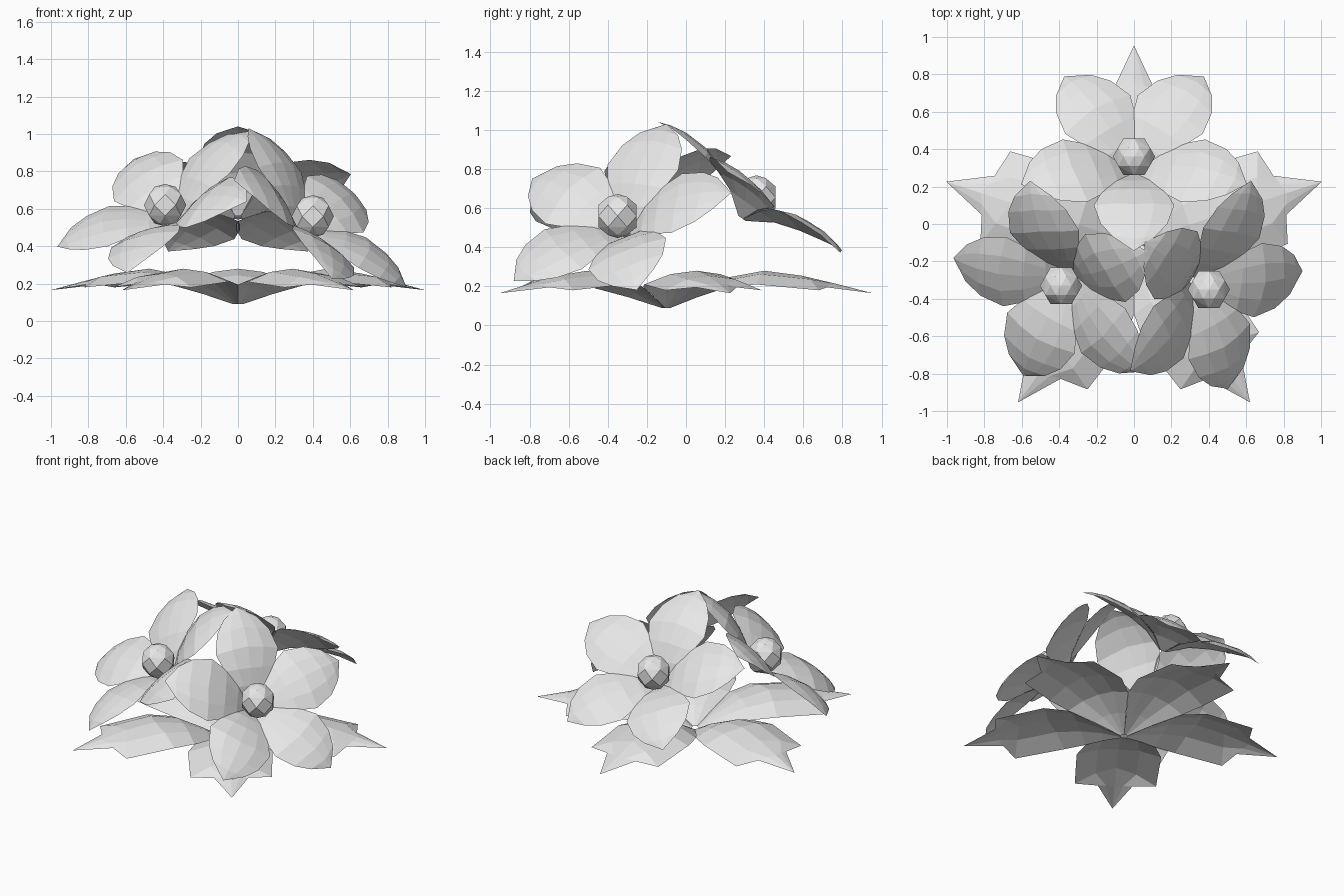
import bpy
import bmesh
from math import cos, sin, tau, pi
from mathutils import Vector, Matrix

cube = bpy.data.objects.get("Cube")
if cube:
    bpy.data.objects.remove(cube, do_unlink=True)

grey = bpy.data.materials.new("light_grey")
grey.use_nodes = True
grey.diffuse_color = (0.8, 0.8, 0.8, 1)
grey.node_tree.nodes["Principled BSDF"].inputs["Base Color"].default_value = (0.8, 0.8, 0.8, 1)


def finish(bm, name):
    mesh = bpy.data.meshes.new(name)
    bm.to_mesh(mesh)
    bm.free()
    mesh.materials.append(grey)
    obj = bpy.data.objects.new(name, mesh)
    bpy.context.collection.objects.link(obj)


def blade(name, rows, tip, frame):
    """Arched blade along local x; rows hold ridge reach, edge reach,
    half width, ridge height and edge drop."""
    bm = bmesh.new()
    grid = []
    for ridge, edge, width, height, drop in rows:
        line = []
        for t in (-1, -0.5, 0, 0.5, 1):
            reach = ridge + (edge - ridge) * abs(t)
            line.append(bm.verts.new((reach, t * width, height - drop * t * t)))
        grid.append(line)
    for a, b in zip(grid, grid[1:]):
        for i in range(4):
            bm.faces.new((a[i], b[i], b[i + 1], a[i + 1]))
    end = bm.verts.new(tip)
    for i in range(4):
        bm.faces.new((grid[-1][i], end, grid[-1][i + 1]))
    bm.transform(frame)
    finish(bm, name)


# Ground leaves: three-pointed blades around one centre
LEAF = [
    (0.02, 0.02, 0.015, 0.09, 0.0),
    (0.16, 0.16, 0.115, 0.175, 0.03),
    (0.31, 0.31, 0.225, 0.245, 0.05),
    (0.50, 0.46, 0.27, 0.28, 0.07),
    (0.69, 0.78, 0.26, 0.255, 0.075),
    (0.86, 0.82, 0.11, 0.215, 0.02),
]
for k in range(5):
    frame = Matrix.Translation((0, -0.1, 0)) @ Matrix.Rotation(pi / 2 + k * tau / 5, 4, "Z")
    blade(f"leaf_{k + 1}", LEAF, (1.055, 0, 0.165), frame)

# Flowers: five cupped petals around a faceted centre
PETAL = [
    (0.02, 0.02, 0.015, -0.13, 0.0),
    (0.12, 0.12, 0.095, -0.05, 0.0),
    (0.22, 0.22, 0.17, 0.01, 0.02),
    (0.35, 0.33, 0.215, 0.055, 0.04),
    (0.48, 0.46, 0.18, 0.06, 0.03),
    (0.57, 0.55, 0.115, 0.045, 0.01),
]


def faceted_ball(name, radius, place):
    """Ball of staggered six-point rings, giving diamond facets."""
    bm = bmesh.new()
    for ring in range(-2, 3):
        lat = ring * pi / 6
        for k in range(6):
            a = (k + ring % 2 / 2) * tau / 6
            bm.verts.new((radius * cos(lat) * cos(a), radius * cos(lat) * sin(a), radius * sin(lat)))
    for z in (-radius, radius):
        bm.verts.new((0, 0, z))
    bmesh.ops.convex_hull(bm, input=bm.verts)
    bm.transform(place)
    finish(bm, name)


def flower(name, centre, normal, first):
    n = Vector(normal).normalized()
    u = Vector(first)
    u = (u - n * u.dot(n)).normalized()
    basis = Matrix((u, n.cross(u), n)).transposed().to_4x4()
    place = Matrix.Translation(centre)
    for k in range(5):
        blade(f"{name}_petal_{k + 1}", PETAL, (0.635, 0, 0.02),
              place @ basis @ Matrix.Rotation(k * tau / 5, 4, "Z"))
    faceted_ball(f"{name}_centre", 0.113, place)


flower("back_flower", (0, 0.36, 0.655), (0, 0.58, 0.81), (0, -0.81, 0.58))
flower("right_flower", (-0.39, -0.33, 0.62), (-0.45, -0.44, 0.78), (0.44, 0.17, 0.41))
flower("left_flower", (0.40, -0.35, 0.56), (0.63, -0.35, 0.69), (-0.34, 0.25, 0.48))
